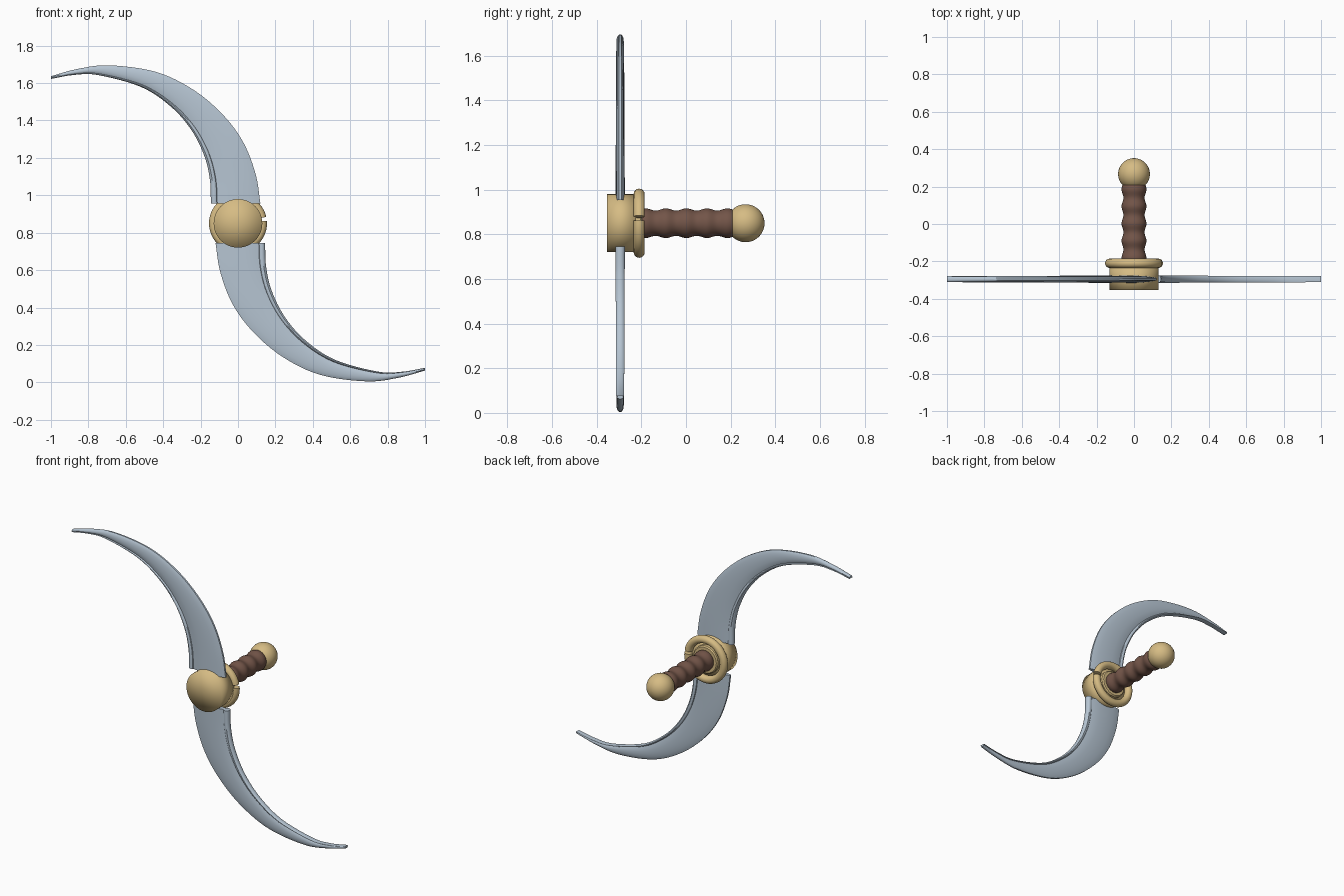
import bpy, bmesh, math
from mathutils import Vector

cube = bpy.data.objects.get("Cube")
if cube:
    bpy.data.objects.remove(cube)

CZ = 0.85      # height of the grip axis
BLADE_Y = -0.295


def material(name, rgb, rough):
    m = bpy.data.materials.new(name)
    m.use_nodes = True
    m.diffuse_color = (*rgb, 1)
    bsdf = m.node_tree.nodes["Principled BSDF"]
    bsdf.inputs["Base Color"].default_value = (*rgb, 1)
    bsdf.inputs["Roughness"].default_value = rough
    return m


steel = material("pale steel", (0.47, 0.56, 0.65), 0.4)
brass = material("pale brass", (0.67, 0.50, 0.23), 0.4)
leather = material("brown leather", (0.17, 0.09, 0.065), 0.7)


def loft(name, rings, mat, closed_ends=True, angle=40):
    """Skin a list of equal-length closed rings."""
    bm = bmesh.new()
    loops = [[bm.verts.new(p) for p in ring] for ring in rings]
    n = len(loops[0])
    for a, b in zip(loops, loops[1:]):
        for i in range(n):
            j = (i + 1) % n
            bm.faces.new((a[i], a[j], b[j], b[i]))
    if closed_ends:
        bm.faces.new(loops[0])
        bm.faces.new(loops[-1])
    bmesh.ops.recalc_face_normals(bm, faces=bm.faces)
    mesh = bpy.data.meshes.new(name)
    bm.to_mesh(mesh)
    bm.free()
    mesh.materials.append(mat)
    ob = bpy.data.objects.new(name, mesh)
    bpy.context.collection.objects.link(ob)
    bpy.ops.object.select_all(action="DESELECT")
    ob.select_set(True)
    bpy.context.view_layer.objects.active = ob
    if angle:
        bpy.ops.object.shade_smooth_by_angle(angle=math.radians(angle))
    else:
        bpy.ops.object.shade_smooth()
    return ob


def turned(name, profile, mat, sides=48, angle=40):
    """Turn (y, radius) pairs around the grip axis."""
    rings = []
    for y, r in profile:
        rings.append([(r * math.cos(a), y, CZ + r * math.sin(a))
                      for a in (math.tau * i / sides for i in range(sides))])
    return loft(name, rings, mat, angle=angle)


def smooth_path(points, steps=6):
    """Catmull-Rom curve through the points."""
    p = [Vector(q) for q in points]
    p = [2 * p[0] - p[1]] + p + [2 * p[-1] - p[-2]]
    out = []
    for a, b, c, d in zip(p, p[1:], p[2:], p[3:]):
        for k in range(steps):
            t = k / steps
            out.append(0.5 * (2 * b + (c - a) * t + (2 * a - 5 * b + 4 * c - d) * t * t
                              + (3 * b - a - 3 * c + d) * t ** 3))
    return out + [p[-2]]


# Blades: a lens section and a rounded back rib between two edge curves
outer = smooth_path([(.12, .955), (.095, 1.11), (.03, 1.28), (-.08, 1.43), (-.24, 1.565),
                     (-.44, 1.66), (-.69, 1.695), (-.86, 1.675), (-1, 1.637)])
inner = smooth_path([(-.145, .955), (-.15, 1.08), (-.18, 1.21), (-.25, 1.35), (-.36, 1.475),
                     (-.52, 1.58), (-.75, 1.643), (-.88, 1.643), (-1, 1.622)])
# (fraction across the blade, fraction of half thickness)
body = [(0, .3), (.06, .5), (.2, .75), (.4, .92), (.6, .92), (.76, .8), (.87, .55)]
rib = [(.88, .8), (.91, 1), (.95, 1), (.985, .7), (1, .25)]
half = body + rib
section = half + [(t, -h) for t, h in reversed(half)]

for name, s in (("upper_blade", 1), ("lower_blade", -1)):
    rings = []
    for k, (o, i) in enumerate(zip(outer, inner)):
        thick = 0.021 - 0.005 * k / (len(outer) - 1)
        ring = []
        for t, h in section:
            q = o.lerp(i, t)
            ring.append((s * q.x, BLADE_Y + h * thick, CZ + s * (q.y - CZ)))
        rings.append(ring)
    loft(name, rings, steel, angle=35)

# Hub drum, softly shaded over its face
turned("hub", [(-.353, .001), (-.353, .13), (-.225, .13), (-.225, .001)], brass, angle=0)
turned("grip_collar", [(-.23, .09), (-.205, .09), (-.198, .083), (-.198, .05)], brass)

# Split guard ring with a small gap on the left
start, end = math.radians(13), math.radians(365)
rings = []
for k in range(65):
    a = start + (end - start) * k / 64
    ring = []
    for j in range(16):
        b = math.tau * j / 16
        r = 0.13 + 0.025 * math.cos(b)
        ring.append((r * math.cos(a), -.21 + .025 * math.sin(b), CZ + r * math.sin(a)))
    rings.append(ring)
loft("guard_ring", rings, brass)

# Grip with shallow finger swells
grip = []
for k in range(61):
    y = -.215 + .425 * k / 60
    grip.append((y, .0615 + .005 * math.cos(math.tau * (y + .09) / .092)))
turned("grip", grip, leather, sides=32, angle=50)

# Ball pommel
ball = [(.267 - .085 * math.cos(a), max(.085 * math.sin(a), .0005))
        for a in (math.pi * k / 24 for k in range(25))]
turned("pommel", ball, brass, angle=50)
